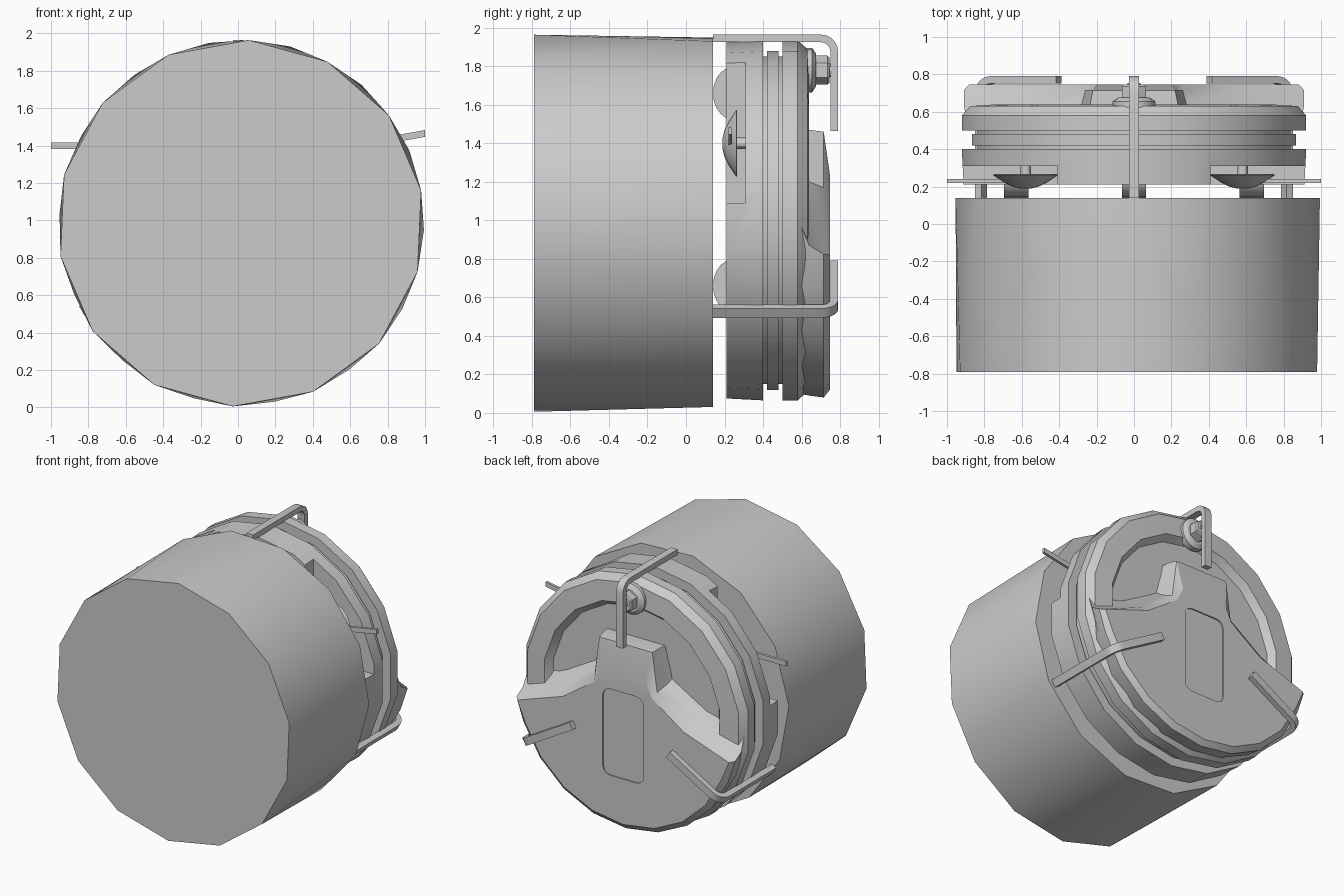
import bpy, bmesh
from math import sin, cos, pi, radians
from mathutils import Vector

cube = bpy.data.objects.get("Cube")
if cube:
    bpy.data.objects.remove(cube)

grey = bpy.data.materials.new("plain grey")
grey.use_nodes = True
grey.diffuse_color = (0.6, 0.6, 0.6, 1)
grey.node_tree.nodes["Principled BSDF"].inputs["Base Color"].default_value = (0.6, 0.6, 0.6, 1)

MID = 1.0                      # height of the main axis
SPOKES = (90, 210, 330)        # directions of the clips


def finish(name, bm, angle=30):
    bmesh.ops.recalc_face_normals(bm, faces=bm.faces)
    mesh = bpy.data.meshes.new(name)
    bm.to_mesh(mesh)
    bm.free()
    mesh.materials.append(grey)
    obj = bpy.data.objects.new(name, mesh)
    bpy.context.collection.objects.link(obj)
    bpy.ops.object.select_all(action="DESELECT")
    obj.select_set(True)
    bpy.context.view_layer.objects.active = obj
    if angle:
        bpy.ops.object.shade_smooth_by_angle(angle=radians(angle))
    return obj


def loft(name, rings, angle=30):
    """Closed skin through rings with equal point counts."""
    bm = bmesh.new()
    loops = [[bm.verts.new(p) for p in ring] for ring in rings]
    n = len(loops[0])
    for a, b in zip(loops, loops[1:]):
        for i in range(n):
            j = (i + 1) % n
            bm.faces.new((a[i], a[j], b[j], b[i]))
    bm.faces.new(loops[0])
    bm.faces.new(loops[-1])
    return finish(name, bm, angle)


def circle(x, y, z, r, n, start=90):
    turn = [radians(start) + 2 * pi * i / n for i in range(n)]
    return [(x + r * cos(t), y, z + r * sin(t)) for t in turn]


def lathe(name, profile, x, z, n, angle=30, start=90):
    """Turn (y, radius) pairs about an axis along y."""
    return loft(name, [circle(x, y, z, r, n, start) for y, r in profile], angle)


def box(name, low, high):
    (x0, y0, z0), (x1, y1, z1) = low, high
    rings = [[(x0, y, z0), (x1, y, z0), (x1, y, z1), (x0, y, z1)] for y in (y0, y1)]
    return loft(name, rings, 0)


def cut(target, cutter):
    bpy.context.view_layer.objects.active = target
    mod = target.modifiers.new("cut", "BOOLEAN")
    mod.operation = "DIFFERENCE"
    mod.object = cutter
    bpy.ops.object.modifier_apply(modifier=mod.name)
    bpy.data.objects.remove(cutter)


# Large can: the rear rim is turned half a step from the front rim
bm = bmesh.new()
N = 14
front = [bm.verts.new(p) for p in circle(0.015, -0.79, 0.985, 0.98, N, 87.5)]
rear = [bm.verts.new(p) for p in circle(0.02, 0.14, 0.99, 0.975, N, 87.5 + 180 / N)]
for i in range(N):
    j = (i + 1) % N
    bm.faces.new((front[i], front[j], rear[i]))
    bm.faces.new((front[j], rear[j], rear[i]))
bm.faces.new(front)
bm.faces.new(rear)
finish("can", bm)

# Grooved flange with a rim around a sunken back floor
flange = lathe("flange", [(0.21, 0.925), (0.40, 0.935), (0.40, 0.85), (0.42, 0.85),
                          (0.42, 0.88), (0.48, 0.88), (0.48, 0.85), (0.50, 0.85),
                          (0.50, 0.935), (0.58, 0.935), (0.63, 0.89), (0.64, 0.74),
                          (0.59, 0.70)], 0, MID, 18)
for side in (-1, 1):
    xs = sorted((side * 0.41, side * 1.1))
    cut(flange, box("notch_cutter", (xs[0], 0.1, 1.09), (xs[1], 0.31, 1.84)))


# Back cover: three-armed outline rising from the floor
def cover_ring(y, r, half):
    arc = [radians(-22 - 17 * i) for i in range(9)]
    right = [(x, y, z) for x, z in half]
    low = [(r * cos(a), y, MID + r * sin(a)) for a in arc]
    return right + low + [(-x, y, z) for x, z in reversed(half)]


cover = loft("back_cover", [
    cover_ring(0.58, 0.90, [(0.24, 1.47), (0.30, 1.24), (0.58, 1.08), (0.90, 1.01)]),
    cover_ring(0.64, 0.91, [(0.235, 1.47), (0.28, 1.20), (0.56, 1.02), (0.91, 0.87)]),
    cover_ring(0.715, 0.92, [(0.22, 1.46), (0.26, 1.17), (0.53, 0.98), (0.91, 0.825)]),
    cover_ring(0.747, 0.88, [(0.19, 1.24), (0.24, 1.13), (0.50, 0.95), (0.88, 0.82)]),
])

# Shallow rounded panel in the cover
corners = [(0.11, 1.05, 0), (-0.11, 1.05, 90), (-0.11, 0.52, 180), (0.11, 0.52, 270)]
outline = [(cx + 0.06 * cos(radians(a + d)), cz + 0.06 * sin(radians(a + d)))
           for cx, cz, a in corners for d in (0, 30, 60, 90)]
cut(cover, loft("panel_cutter", [[(x, y, z) for x, z in outline] for y in (0.737, 0.8)], 0))

# Bent clips: flat bars from the can rim over the back
path = [(0.945, 0.14)]
path += [(0.875 + 0.07 * cos(radians(a)), 0.70 + 0.07 * sin(radians(a))) for a in range(0, 91, 18)]
path += [(0.465, 0.77)]
tangent = [Vector((0, 1))] + [Vector((-sin(radians(a)), cos(radians(a)))) for a in range(0, 91, 18)]
tangent += [Vector((-1, 0))]
for name, spoke in zip(("top_clip", "right_clip", "left_clip"), SPOKES):
    c, s = cos(radians(spoke)), sin(radians(spoke))
    rings = []
    for (r, y), t in zip(path, tangent):
        ring = []
        for out, wide in ((-1, -1), (1, -1), (1, 1), (-1, 1)):
            rr, yy, w = r + 0.02 * out * t.y, y - 0.02 * out * t.x, 0.028 * wide
            ring.append((rr * c - w * s, yy, MID + rr * s + w * c))
        rings.append(ring)
    loft(name, rings)

# Rounded lugs bridging the gap
for name, x, z in (("top_lug", 0, 1.66), ("right_lug", -0.63, 0.66), ("left_lug", 0.63, 0.66)):
    turn = [2 * pi * i / 20 for i in range(20)]
    loft(name, [[(x + w, 0.24 + 0.1 * cos(t), z + 0.135 * sin(t)) for t in turn]
                for w in (-0.065, 0.065)])

# Domed screws with stems and thin bars in the notches
for name, side, tip in (("right", -1, 1.40), ("left", 1, 1.465)):
    lathe(name + "_screw", [(0.19, 0.03), (0.20, 0.07), (0.225, 0.12), (0.262, 0.175),
                            (0.266, 0.165)], side * 0.58, 1.40, 20)
    lathe(name + "_stem", [(0.25, 0.03), (0.32, 0.03)], side * 0.58, 1.40, 12)
    rings = []
    for x, z in ((0.58, 1.40 - (tip - 1.40) * 0.2), (1.0, tip)):
        rings.append([(side * (x - 0.02), y, z + h) for y, h in
                      ((0.22, -0.018), (0.24, -0.018), (0.24, 0.018), (0.22, 0.018))])
    for ring in rings[1:]:
        ring[:] = [(x + side * 0.02, y, z) for x, y, z in ring]
    loft(name + "_bar", rings, 0)

# Washer and hex nut below the top clip
lathe("washer", [(0.61, 0.115), (0.655, 0.115), (0.675, 0.085)], 0, 1.78, 20)
lathe("nut", [(0.66, 0.075), (0.735, 0.075), (0.745, 0.065)], 0, 1.78, 6, 20)
lathe("bolt_end", [(0.70, 0.035), (0.755, 0.035)], 0, 1.78, 12)
